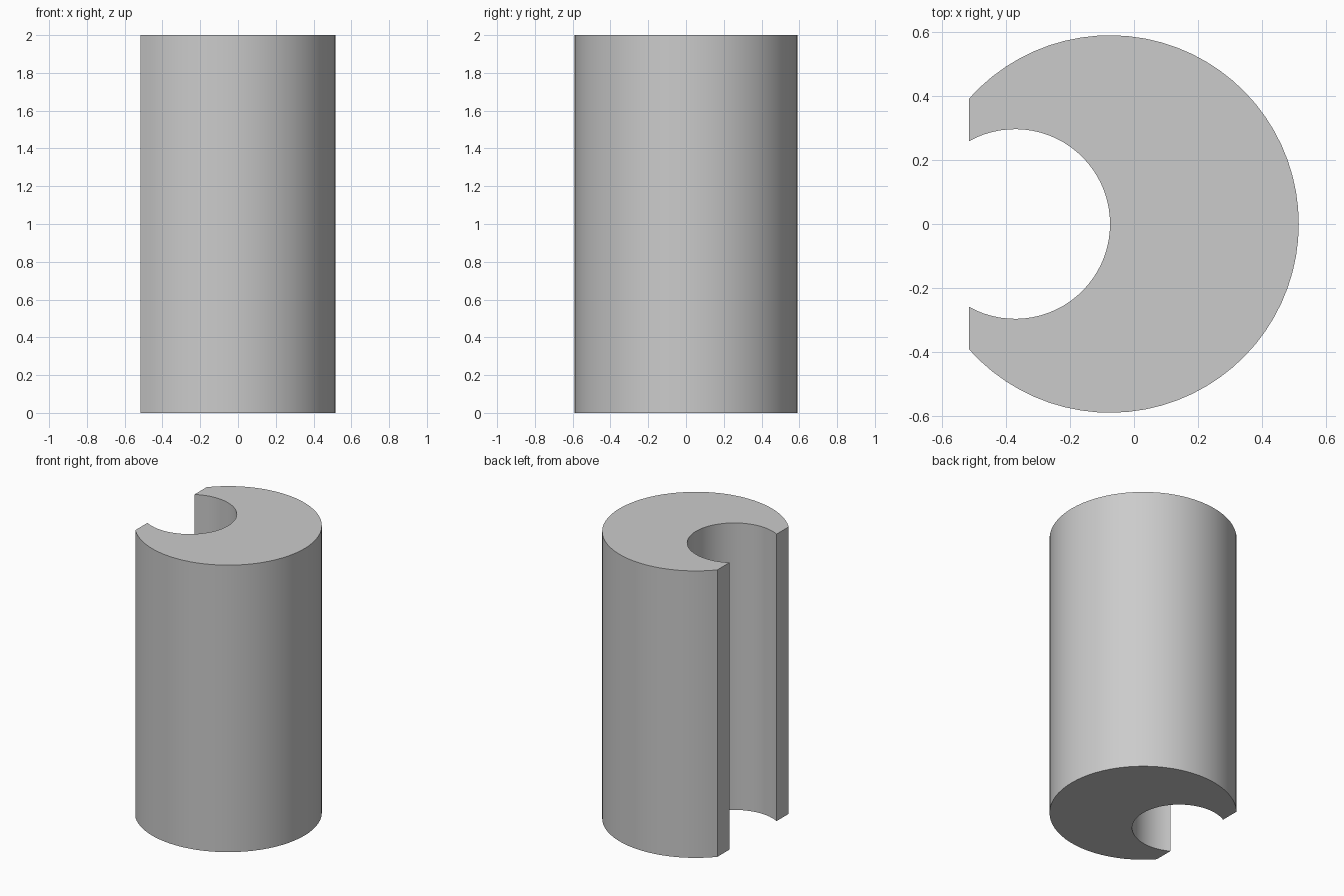
import bpy, bmesh, math

cube = bpy.data.objects.get("Cube")
if cube:
    bpy.data.objects.remove(cube, do_unlink=True)

HEIGHT = 2.0
CUT_X = -0.517            # flat trimmed side
OUTER_X, OUTER_R = -0.075, 0.591
INNER_X, INNER_R = -0.372, 0.297


def arc(cx, radius, steps):
    """Arc around the +x side, from the cut plane at -y to the cut plane at +y."""
    end = math.acos((CUT_X - cx) / radius)
    angles = [end * (2 * i / steps - 1) for i in range(steps + 1)]
    return [(cx + radius * math.cos(a), radius * math.sin(a)) for a in angles]


# Grey material
grey = bpy.data.materials.new("light grey")
grey.use_nodes = True
colour = (0.6, 0.6, 0.6, 1)
grey.diffuse_color = colour
grey.node_tree.nodes["Principled BSDF"].inputs["Base Color"].default_value = colour

# Crescent profile, extruded to a grooved column
outline = arc(OUTER_X, OUTER_R, 56) + arc(INNER_X, INNER_R, 48)[::-1]
bm = bmesh.new()
base = bm.faces.new([bm.verts.new((x, y, 0)) for x, y in outline])
top = bmesh.ops.extrude_face_region(bm, geom=[base], use_keep_orig=True)
bmesh.ops.translate(bm, vec=(0, 0, HEIGHT),
                    verts=[g for g in top["geom"] if isinstance(g, bmesh.types.BMVert)])
bmesh.ops.recalc_face_normals(bm, faces=bm.faces)

mesh = bpy.data.meshes.new("grooved_column")
bm.to_mesh(mesh)
bm.free()
mesh.materials.append(grey)
column = bpy.data.objects.new("grooved_column", mesh)
bpy.context.collection.objects.link(column)

# Smooth curved walls, sharp rims and corners
bpy.ops.object.select_all(action="DESELECT")
column.select_set(True)
bpy.context.view_layer.objects.active = column
bpy.ops.object.shade_smooth_by_angle(angle=math.radians(30))
